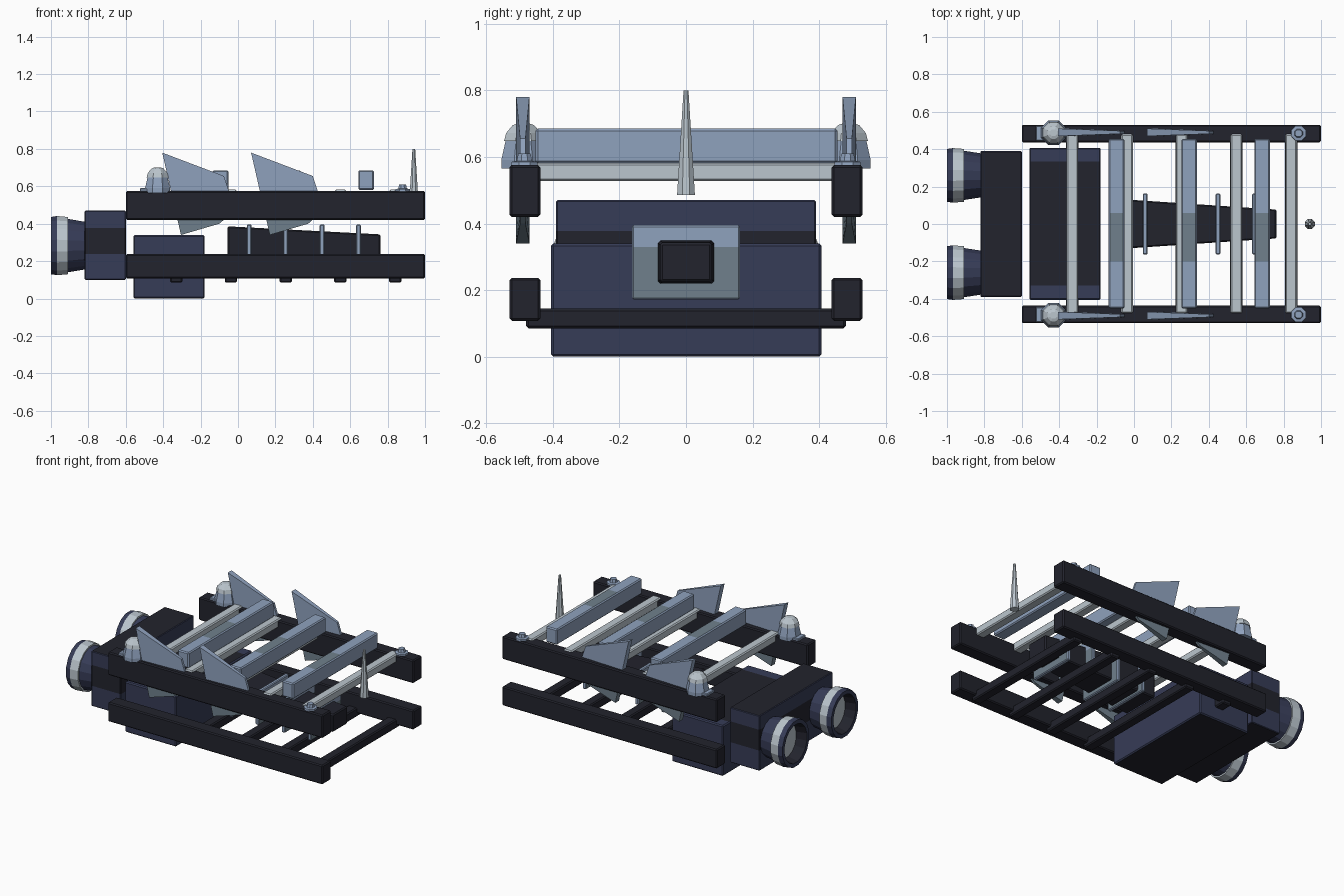
import bpy, bmesh, math
from mathutils import Vector

if "Cube" in bpy.data.objects:
    bpy.data.objects.remove(bpy.data.objects["Cube"])


def material(name, rgb):
    m = bpy.data.materials.new(name)
    m.diffuse_color = (*rgb, 1)
    m.use_nodes = True
    m.node_tree.nodes["Principled BSDF"].inputs["Base Color"].default_value = m.diffuse_color
    return m


MATS = [material("dark frame", (.016, .017, .026)),
        material("navy hull", (.037, .045, .095)),
        material("blue steel", (.275, .36, .51)),
        material("light grey", (.50, .565, .617)),
        material("teal grey", (.16, .216, .262))]
DARK, NAVY, BLUE, LIGHT, TEAL = range(5)


def finish(name, bm, mat=None):
    bmesh.ops.recalc_face_normals(bm, faces=bm.faces)
    if mat is not None:
        for f in bm.faces:
            f.material_index = mat
    me = bpy.data.meshes.new(name)
    bm.to_mesh(me)
    bm.free()
    for m in MATS:
        me.materials.append(m)
    ob = bpy.data.objects.new(name, me)
    bpy.context.collection.objects.link(ob)
    return ob


def cut(bm, axis, values):
    n = Vector((0, 0, 0))
    n[axis] = 1
    for v in values:
        bmesh.ops.bisect_plane(bm, geom=bm.verts[:] + bm.edges[:] + bm.faces[:],
                               plane_co=n * v, plane_no=n)


def box(name, x, y, z, mat, bevel=.007, cuts=(), rule=None):
    """Bevelled box from ranges; optional cuts and a colour rule(centre, normal)."""
    bm = bmesh.new()
    bmesh.ops.create_cube(bm, size=1)
    for v in bm.verts:
        v.co = [r[0] + (c + .5) * (r[1] - r[0]) for c, r in zip(v.co, (x, y, z))]
    if bevel:
        bmesh.ops.bevel(bm, geom=bm.edges[:], offset=bevel, segments=1,
                        affect='EDGES', profile=.5)
    for axis, values in cuts:
        cut(bm, axis, values)
    bm.normal_update()
    for f in bm.faces:
        f.material_index = rule(f.calc_center_median(), f.normal) if rule else mat
    return finish(name, bm)


def lathe(name, profile, mats, at, axis='Z', sides=8, scale=(1, 1)):
    """Revolve (along, radius) points; mats holds one colour per segment."""
    bm = bmesh.new()
    rings = []
    for a, r in profile:
        ring = []
        for i in range(sides):
            t = 2 * math.pi * (i + .5) / sides
            p, q = r * math.cos(t) * scale[0], r * math.sin(t) * scale[1]
            ring.append(bm.verts.new(Vector((p, q, a) if axis == 'Z' else (a, p, q)) + Vector(at)))
        rings.append(ring)
    for k in range(len(rings) - 1):
        for i in range(sides):
            j = (i + 1) % sides
            f = bm.faces.new((rings[k][i], rings[k][j], rings[k + 1][j], rings[k + 1][i]))
            f.material_index = mats[k]
    bm.faces.new(rings[0]).material_index = mats[0]
    bm.faces.new(rings[-1]).material_index = mats[-1]
    return finish(name, bm)


def fin(name, x0, y):
    """Upright blade, thick at the leading edge and thin at the trailing edge."""
    outline = [(0, .78), (.33, .655), (.355, .58), (.34, .43), (.305, .40), (.10, .34)]
    bm = bmesh.new()
    sides = []
    for s in (-1, 1):
        sides.append([bm.verts.new((x0 + x, y + s * (.02 if x <= .1 else .008), z))
                      for x, z in outline])
        bm.faces.new(sides[-1])
    n = len(outline)
    for i in range(n):
        j = (i + 1) % n
        bm.faces.new((sides[0][i], sides[0][j], sides[1][j], sides[1][i]))
    cut(bm, 2, [.5])
    for f in bm.faces:
        f.material_index = TEAL if f.calc_center_median().z < .5 else BLUE
    return finish(name, bm)


# side rails, with everything that sits on them
for s, side in ((-1, "front"), (1, "back")):
    y = tuple(sorted((s * .437, s * .53)))
    box(f"upper_rail_{side}", (-.6, 1), y, (.42, .575), DARK)
    box(f"lower_rail_{side}", (-.6, 1), y, (.108, .237), DARK)
    for i, x in enumerate((-.405, .07)):
        fin(f"fin_{side}_{i}", x, s * .49)
    lathe(f"dome_{side}", [(.565, .072), (.59, .072), (.648, .058), (.648, .063),
                           (.672, .056), (.695, .035), (.70, .02)],
          [BLUE, BLUE, LIGHT, LIGHT, LIGHT, LIGHT], (-.43, s * .488, 0))
    box(f"dome_base_{side}", (-.525, -.38), (s * .485 - .04, s * .485 + .04),
        (.57, .59), BLUE, .004)
    lathe(f"knob_{side}", [(.565, .045), (.585, .042), (.588, .025), (.61, .02)],
          [BLUE] * 3, (.88, s * .485, 0))
    # engine nozzle
    lathe(f"nozzle_{side}",
          [(-.8, .122), (-.82, .125), (-.91, .14), (-.91, .15), (-.968, .155), (-1, .15),
           (-1, .125), (-.93, .11), (-.93, .004)],
          [NAVY, NAVY, LIGHT, LIGHT, NAVY, NAVY, DARK, LIGHT],
          (0, s * .26, .283), 'X', 16, (.96, 1.04))

# cross bars
for i in range(5):
    x = -.33 + .2925 * i
    box(f"upper_cross_bar_{i}", (x - .031, x + .031), (-.477, .48), (.527, .582), LIGHT)
    box(f"lower_cross_bar_{i}", (x - .033, x + .033), (-.48, .48), (.085, .145), DARK)

# raised roof beams with a duller worn patch on the top
for i, x in enumerate((-.093, .295, .685)):
    box(f"roof_beam_{i}", (x - .042, x + .042), (-.452, .455), (.58, .685), BLUE,
        cuts=[(1, (-.2, .06))],
        rule=lambda c, n: TEAL if n.z > .9 and -.2 < c.y < .06 else BLUE)

# tank: dark panel on top and dark underside
box("tank", (-.56, -.178), (-.405, .407), (0, .34), NAVY, cuts=[(1, (-.33, .335))],
    rule=lambda c, n: DARK if n.z < -.9 or (n.z > .9 and abs(c.y) < .3) else NAVY)

# engine block: dark band round the middle, dark top and bottom
box("engine_block", (-.82, -.6), (-.39, .39), (.1, .47), NAVY, .004,
    cuts=[(2, (.237, .377))],
    rule=lambda c, n: DARK if abs(n.z) > .9 or .237 < c.z < .377 else NAVY)

# tapered central spine
bm = bmesh.new()
bmesh.ops.create_cube(bm, size=2)
for v in bm.verts:
    wide, tall = (.132, .102) if v.co.x < 0 else (.077, .059)
    v.co = (-.055 if v.co.x < 0 else .762, v.co.y * wide, .284 + v.co.z * tall)
bmesh.ops.bevel(bm, geom=bm.edges[:], offset=.007, segments=1, affect='EDGES', profile=.5)
finish("spine", bm, DARK)

# collar plates around the spine
for i in range(4):
    x = .06 + .195 * i
    box(f"collar_{i}", (x - .013, x + .013), (-.162, .162), (.172, .395), BLUE, .005,
        cuts=[(2, (.33,))],
        rule=lambda c, n: TEAL if c.z < .33 and abs(n.x) > .9 else BLUE)

# antenna spike
lathe("antenna", [(.485, .029), (.8, .008)], [LIGHT], (.94, 0, 0))
